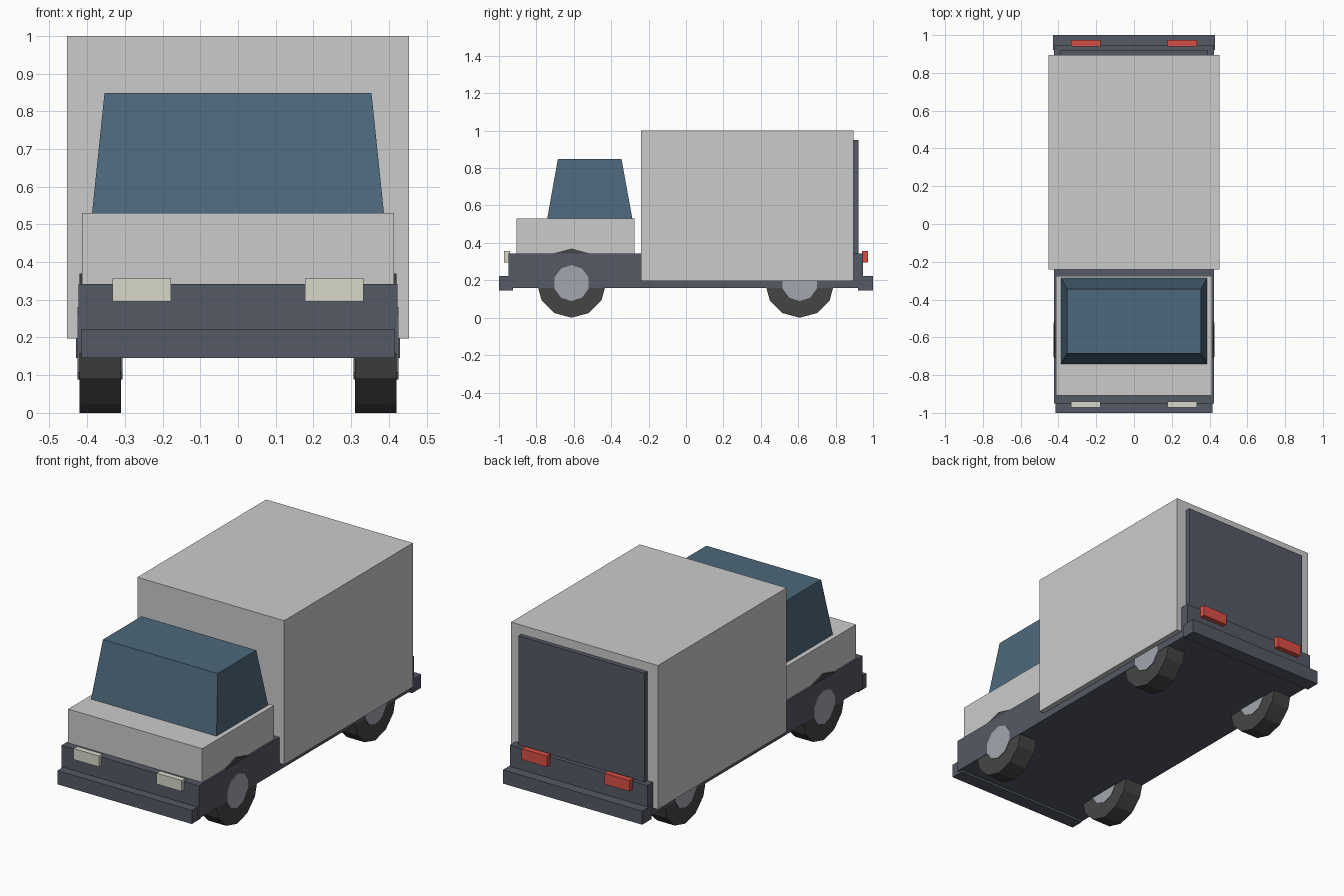
import bpy, bmesh
from math import pi
from mathutils import Matrix

if "Cube" in bpy.data.objects:
    bpy.data.objects.remove(bpy.data.objects["Cube"])


def material(name, rgb):
    m = bpy.data.materials.new(name)
    m.diffuse_color = (*rgb, 1)
    m.use_nodes = True
    m.node_tree.nodes["Principled BSDF"].inputs["Base Color"].default_value = m.diffuse_color
    return m


WHITE = material("white_paint", (0.65, 0.66, 0.66))
DARK = material("dark_trim", (0.09, 0.10, 0.13))
GLASS = material("glass", (0.075, 0.14, 0.20))
RUBBER = material("rubber", (0.06, 0.06, 0.06))
METAL = material("hub_metal", (0.36, 0.38, 0.43))
LAMP = material("lamp", (0.68, 0.69, 0.58))
RED = material("red_lamp", (0.70, 0.08, 0.06))


def finish(name, bm, mat):
    mesh = bpy.data.meshes.new(name)
    bm.to_mesh(mesh)
    bm.free()
    mesh.materials.append(mat)
    bpy.context.collection.objects.link(bpy.data.objects.new(name, mesh))


def box(name, x, y, z, mat, top_x=None, top_y=None):
    """Box from (min, max) ranges; optional different ranges at the top."""
    bm = bmesh.new()
    bmesh.ops.create_cube(bm, size=1)
    for v in bm.verts:
        up = v.co.z > 0
        xs = top_x if up and top_x else x
        ys = top_y if up and top_y else y
        v.co = (xs[v.co.x > 0], ys[v.co.y > 0], z[up])
    finish(name, bm, mat)


def disc(name, x, y, z, radius, sides, mat):
    """Cylinder along x with a corner pointing straight up."""
    bm = bmesh.new()
    bmesh.ops.create_cone(bm, cap_ends=True, segments=sides, radius1=radius,
                          radius2=radius, depth=x[1] - x[0])
    # put a corner on +y, then tip the axis from z to x (y -> z)
    top = max(bm.verts, key=lambda v: v.co.y).co
    turn = Matrix.Rotation(top.to_2d().angle_signed((0, 1)) * -1, 4, 'Z')
    tip = Matrix(((0, 0, 1, 0), (1, 0, 0, 0), (0, 1, 0, 0), (0, 0, 0, 1)))
    bm.transform(Matrix.Translation(((x[0] + x[1]) / 2, y, z)) @ tip @ turn)
    finish(name, bm, mat)


# Chassis and bumpers
box("chassis", (-0.423, 0.423), (-0.95, 0.945), (0.158, 0.342), DARK)
box("front_bumper", (-0.415, 0.415), (-1.0, -0.925), (0.146, 0.222), DARK)
box("rear_bumper", (-0.43, 0.43), (0.92, 1.0), (0.146, 0.222), DARK)

# Cab body and tapered window block
box("cab_body", (-0.414, 0.414), (-0.907, -0.275), (0.34, 0.53), WHITE)
box("cab_windows", (-0.387, 0.387), (-0.742, -0.287), (0.53, 0.849), GLASS,
    top_x=(-0.354, 0.354), top_y=(-0.685, -0.345))

# Cargo box and rear door
box("cargo_box", (-0.453, 0.453), (-0.24, 0.895), (0.197, 1.0), WHITE)
box("rear_door", (-0.39, 0.39), (0.89, 0.921), (0.25, 0.95), DARK)

for side, s in (("left", -1), ("right", 1)):
    # Lamps
    lamp_x = sorted((s * 0.178, s * 0.333))
    box(f"headlight_{side}", lamp_x, (-0.972, -0.94), (0.295, 0.356), LAMP)
    box(f"tail_light_{side}", lamp_x, (0.94, 0.973), (0.295, 0.356), RED)
    # Wheels
    for end, y in (("front", -0.612), ("rear", 0.608)):
        disc(f"{end}_tyre_{side}", sorted((s * 0.31, s * 0.421)), y, 0.185, 0.185, 12, RUBBER)
        disc(f"{end}_hub_{side}", sorted((s * 0.307, s * 0.4255)), y, 0.185, 0.096, 10, METAL)
